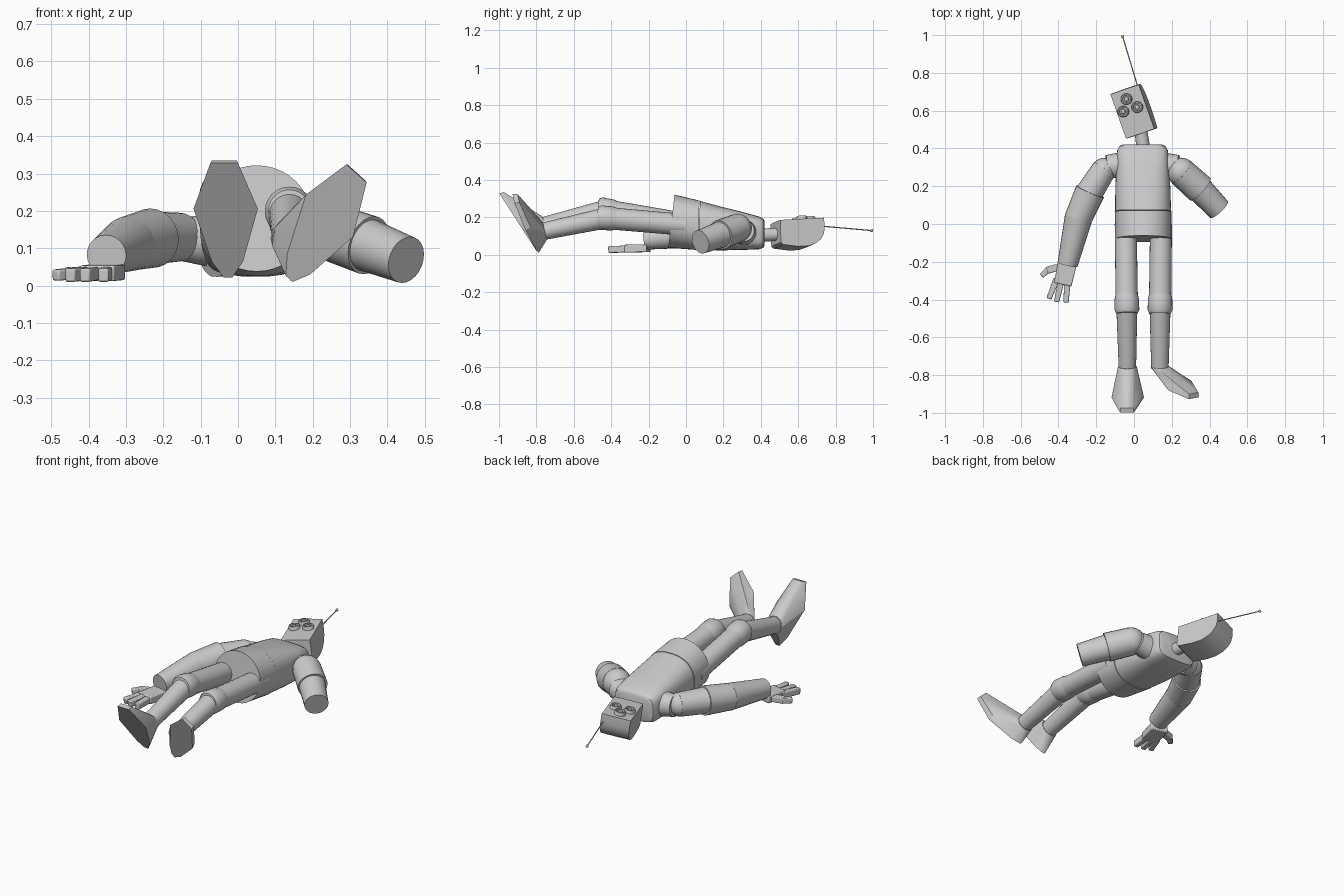
import bpy, bmesh, math
from mathutils import Vector, Matrix

if "Cube" in bpy.data.objects:
    bpy.data.objects.remove(bpy.data.objects["Cube"])


def finish(name, bm, bevel=0, angle=35):
    bmesh.ops.recalc_face_normals(bm, faces=bm.faces)
    me = bpy.data.meshes.new(name)
    bm.to_mesh(me)
    bm.free()
    ob = bpy.data.objects.new(name, me)
    bpy.context.collection.objects.link(ob)
    bpy.ops.object.select_all(action='DESELECT')
    ob.select_set(True)
    bpy.context.view_layer.objects.active = ob
    bpy.ops.object.shade_smooth_by_angle(angle=math.radians(angle))
    if bevel:
        m = ob.modifiers.new("bevel", 'BEVEL')
        m.width, m.segments = bevel, 2
    return ob


def loft(name, rings, angle=35):
    bm = bmesh.new()
    vs = [[bm.verts.new(p) for p in r] for r in rings]
    n = len(vs[0])
    for a, b in zip(vs, vs[1:]):
        for i in range(n):
            j = (i + 1) % n
            bm.faces.new((a[i], a[j], b[j], b[i]))
    bm.faces.new(vs[0])
    bm.faces.new(vs[-1])
    return finish(name, bm, 0, angle)


def circle(c, r, axis, n=24):
    q = Vector(axis).to_track_quat('Z', 'Y')
    return [Vector(c) + q @ Vector((r * math.cos(t), r * math.sin(t), 0))
            for t in (2 * math.pi * i / n for i in range(n))]


def tube(name, stations, axis=None, n=24):
    axis = axis or Vector(stations[-1][0]) - Vector(stations[0][0])
    return loft(name, [circle(c, r, axis, n) for c, r in stations])


def ball(name, c, r):
    bm = bmesh.new()
    bmesh.ops.create_uvsphere(bm, u_segments=20, v_segments=12, radius=r,
                              matrix=Matrix.Translation(c))
    return finish(name, bm)


def bar(name, p, q, w, h, w2=None):
    # tapered flat bar between two points
    p, q = Vector(p), Vector(q)
    d = (q - p).normalized()
    s = d.cross(Vector((0, 0, 1))).normalized()
    u = s.cross(d)
    bm = bmesh.new()
    pts = [c + s * a * k / 2 + u * b * h / 2 for c, k in ((p, w), (q, w2 or w))
           for a in (-1, 1) for b in (-1, 1)]
    bmesh.ops.convex_hull(bm, input=[bm.verts.new(v) for v in pts])
    bmesh.ops.dissolve_limit(bm, angle_limit=0.05, verts=bm.verts, edges=bm.edges)
    return finish(name, bm, 0.005)


# torso: round at the hips, boxy at the shoulders
def section(y, cx, hw, z0, z1, e, tilt=0):
    out = []
    for i in range(40):
        t = 2 * math.pi * i / 40
        c, s = math.cos(t), math.sin(t)
        sx = math.copysign(abs(c) ** (2 / e), c)
        sz = math.copysign(abs(s) ** (2 / e), s)
        out.append((cx + hw * sx, y + tilt * sz, (z0 + z1) / 2 + (z1 - z0) / 2 * sz))
    return out


loft("chest", [section(0.42, 0.045, 0.105, 0.05, 0.18, 4),
               section(0.413, 0.045, 0.122, 0.037, 0.193, 4),
               section(0.39, 0.045, 0.134, 0.03, 0.205, 4),
               section(0.30, 0.046, 0.14, 0.026, 0.23, 3.4),
               section(0.185, 0.047, 0.146, 0.024, 0.258, 2.8),
               section(0.07, 0.048, 0.148, 0.027, 0.288, 2.4, 0.005)])
loft("pelvis", [section(0.067, 0.048, 0.15, 0.026, 0.29, 2.4, 0.005),
                section(-0.078, 0.05, 0.147, 0.038, 0.322, 2, 0.017)])

# legs: thigh, knee, shin and wedge foot
legs = {
    "right": ((-0.044, 0.0, 0.165), (-0.038, -0.43, 0.238), (-0.035, -0.765, 0.155),
              (-0.027, -0.80, 0.022), (-0.037, -0.998, 0.328), (1, 0, 0)),
    "left": ((0.143, 0.0, 0.16), (0.138, -0.43, 0.197), (0.137, -0.765, 0.125),
             (0.137, -0.79, 0.018), (0.317, -0.922, 0.30), (0.73, 0.14, -0.66)),
}
for side, (hip, knee, ankle, heel, toe, lat) in legs.items():
    hip, knee, ankle, heel, toe, lat = map(Vector, (hip, knee, ankle, heel, toe, lat))
    d1, d2 = (knee - hip).normalized(), (ankle - knee).normalized()
    tube(side + "_thigh", [(hip, 0.058), (knee, 0.059)])
    tube(side + "_knee", [(knee - d1 * 0.07, 0.056), (knee - d1 * 0.035, 0.064),
                          (knee + d1 * 0.025, 0.066), (knee + d1 * 0.045, 0.056)])
    tube(side + "_shin", [(knee, 0.056), (ankle, 0.046)])
    nrm = lat.cross(toe - heel).normalized()
    if nrm.dot(ankle - heel) < 0:
        nrm = -nrm
    pts = [heel.lerp(toe, t) + lat * s * w + nrm * h
           for t, w, h in ((0, 0.012, 0), (0.14, 0.042, 0), (0.6, 0.086, 0),
                           (1, 0.037, 0), (0.98, 0.033, 0.025), (0.6, 0.075, 0.03))
           for s in (-1, 1)]
    pts += circle(ankle - d2 * 0.01, 0.05, d2, 14)
    bm = bmesh.new()
    bmesh.ops.convex_hull(bm, input=[bm.verts.new(p) for p in pts])
    bmesh.ops.delete(bm, geom=[v for v in bm.verts if not v.link_faces], context='VERTS')
    finish(side + "_foot", bm, 0, 25)

# right arm with hand
tube("right_shoulder", [((-0.08, 0.31, 0.12), 0.068), ((-0.145, 0.305, 0.125), 0.06)])
ball("right_shoulder_ball", (-0.16, 0.285, 0.13), 0.065)
tube("right_upper_arm", [((-0.155, 0.295, 0.13), 0.065), ((-0.24, 0.16, 0.127), 0.072)])
tube("right_elbow_sleeve", [((-0.232, 0.172, 0.127), 0.08), ((-0.295, 0.03, 0.112), 0.073)])
ball("right_elbow", (-0.293, 0.035, 0.112), 0.073)
tube("right_forearm", [((-0.293, 0.035, 0.112), 0.074), ((-0.352, -0.215, 0.082), 0.054)])
bar("palm", (-0.35, -0.20, 0.036), (-0.378, -0.32, 0.033), 0.10, 0.042, 0.095)
fingers = [((-0.41, -0.29, 0.033), (-0.45, -0.395, 0.028)),
           ((-0.385, -0.30, 0.033), (-0.41, -0.412, 0.028)),
           ((-0.352, -0.30, 0.033), (-0.36, -0.415, 0.028))]
for i, (p, q) in enumerate(fingers):
    bar("finger_%d" % (i + 1), p, q, 0.034, 0.036, 0.028)
bar("thumb_base", (-0.37, -0.22, 0.036), (-0.46, -0.245, 0.032), 0.038, 0.034)
bar("thumb_tip", (-0.45, -0.237, 0.032), (-0.489, -0.275, 0.028), 0.034, 0.03, 0.026)

# left arm ending in a flat stump
tube("left_shoulder", [((0.16, 0.31, 0.12), 0.068), ((0.235, 0.305, 0.13), 0.06)])
ball("left_shoulder_ball", (0.25, 0.275, 0.143), 0.076)
tube("left_upper_arm", [((0.25, 0.275, 0.143), 0.077), ((0.35, 0.185, 0.108), 0.08)])
tube("left_forearm", [((0.33, 0.203, 0.115), 0.072), ((0.45, 0.077, 0.069), 0.064)])

# neck
tube("neck", [((0.05, 0.40, 0.105), 0.036), ((0.035, 0.50, 0.11), 0.034)])

# head: side profile extruded across, turned and rolled
turn = (Matrix.Translation((0.0, 0.598, 0.115)) @ Matrix.Rotation(math.radians(19), 4, 'Z')
        @ Matrix.Rotation(math.radians(-8), 4, 'Y'))
profile = [(-0.125, 0.062), (-0.127, -0.06), (-0.115, -0.072), (-0.03, -0.082),
           (0.03, -0.08), (0.07, -0.066), (0.1, -0.045), (0.12, -0.015),
           (0.127, 0.02), (0.125, 0.074)]
loft("head", [[turn @ Vector((x, y * k, z * k)) for y, z in profile]
              for x, k in ((-0.08, 0.99), (0, 1), (0.08, 0.99))])

# three round eyes
axis = turn.to_3x3() @ Vector((0, 0, 1))
for i, (x, y) in enumerate(((-0.006, 0.073), (-0.044, 0.016), (0.034, 0.014))):
    base = 0.068 + y * 0.05
    tube("eye_%d" % (i + 1), [(turn @ Vector((x, y, base + h)), r) for h, r in
         ((-0.015, 0.03), (0.014, 0.03), (0.019, 0.027), (0.019, 0.021), (0.006, 0.019),
          (0.006, 0.013), (0.017, 0.011), (0.019, 0.006))], axis)

# antenna
tube("antenna", [((0.025, 0.71, 0.155), 0.003), ((-0.06, 0.992, 0.13), 0.003)], n=8)
ball("antenna_tip", (-0.06, 0.992, 0.13), 0.008)
